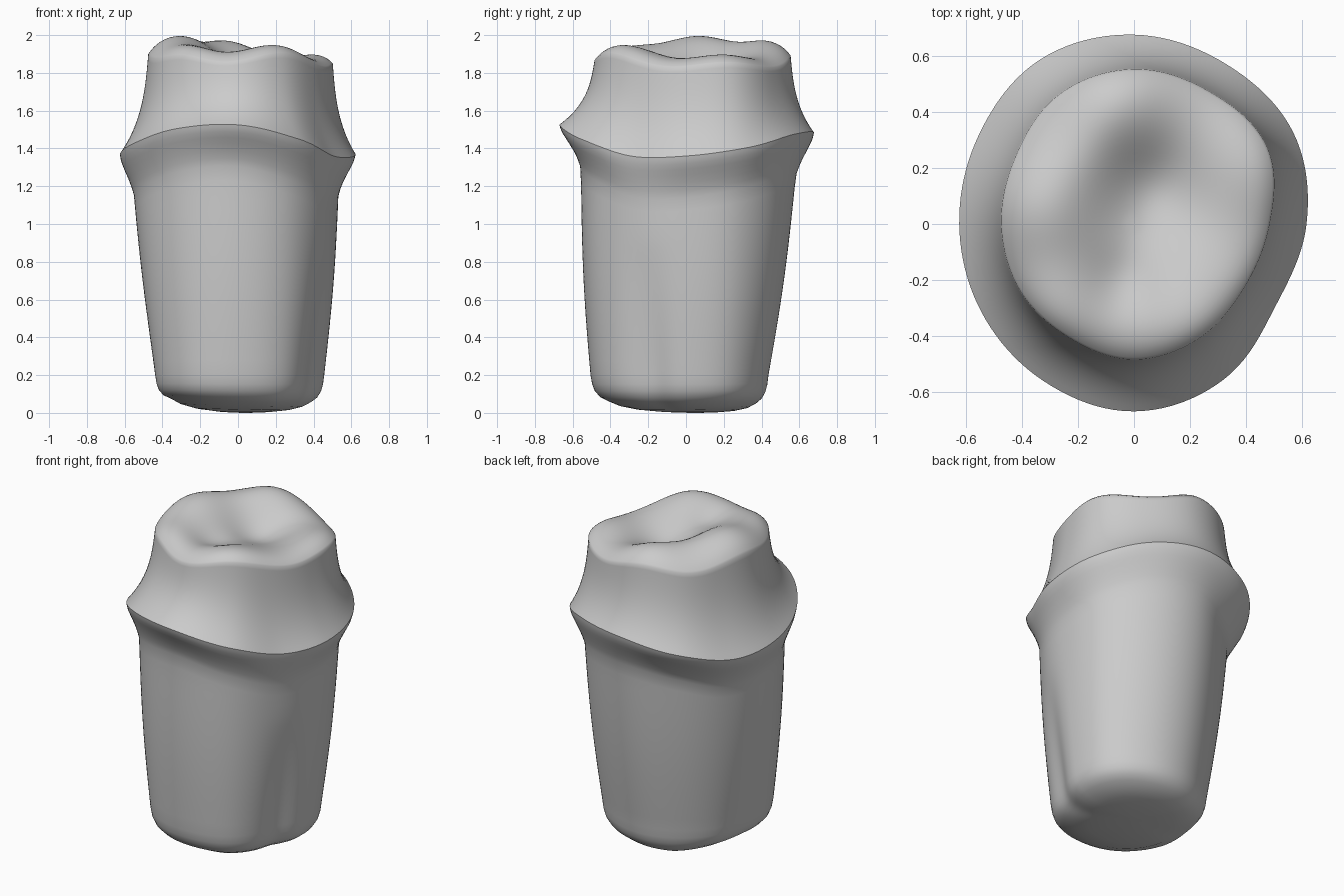
import bpy
import math

cube = bpy.data.objects.get("Cube")
if cube:
    bpy.data.objects.remove(cube)

SIDES = 120

# Outlines sampled every 30 degrees, counter-clockwise from +x
MARGIN_R = [.617, .657, .66, .677, .677, .64, .625, .63, .648, .67, .642, .585]
MARGIN_Z = [1.36, 1.405, 1.475, 1.485, 1.42, 1.35, 1.37, 1.43, 1.505, 1.525, 1.45, 1.36]
RIM_R = [.485, .55, .545, .554, .535, .488, .475, .472, .468, .485, .47, .455]
NECK_R = [.53, .57, .58, .575, .54, .535, .555, .56, .56, .555, .55, .53]
FOOT_R = [.455, .475, .455, .435, .415, .415, .425, .485, .515, .505, .495, .445]

# Cusps and pits of the chewing surface: x, y, height, spread
BUMPS = [(-.32, .06, .13, .17), (-.06, .43, .11, .16), (.2, -.36, .095, .18),
         (-.27, -.32, .075, .15), (.42, .2, .045, .15), (-.2, .25, .02, .12),
         (.06, .12, -.07, .13), (-.03, -.2, -.035, .09)]


def around(table, angle):
    """Smooth periodic interpolation of an outline table."""
    n = len(table)
    u = (angle / math.tau * n) % n
    i = int(u)
    t = u - i
    a, b, c, d = (table[(i + k) % n] for k in (-1, 0, 1, 2))
    return b + .5 * t * (c - a + t * (2*a - 5*b + 4*c - d + t * (3*(b - c) + d - a)))


def top_height(x, y):
    return 1.858 + sum(h * math.exp(-((x - a)**2 + (y - b)**2) / (2 * s * s))
                       for a, b, h, s in BUMPS)


def wall_radius(angle, z):
    """Tapered wall, slightly bulged, with a shallow groove low on one side."""
    foot, neck = around(FOOT_R, angle), around(NECK_R, angle)
    t = z - .2
    off = (math.degrees(angle) - 337) / 13
    groove = .025 * math.exp(-off * off) * max(0, 1 - t * t / .5)
    return foot + (neck - foot) * t + .012 * math.sin(math.pi * min(1, t)) - groove


def polar(r, angle, z):
    return (r * math.cos(angle), r * math.sin(angle), z)


# Ring functions: each gives one point at an angle
def base_ring(scale, z):
    def point(a):
        x, y, _ = polar(wall_radius(a, .2) * scale, a, 0)
        k = 1 - scale
        lean = max(0, -.75 * math.cos(a) - .35 * math.sin(a))
        lean += .5 * max(0, math.cos(a - math.radians(40)))**2
        lean += .4 * max(0, math.cos(a - math.radians(310)))**4
        return (x + .04 * k, y + .05 * k, z + .065 * scale**2 * lean * min(1, 6 * k))
    return point


def wall_ring(t):
    def point(a):
        z = .2 + t * (around(MARGIN_Z, a) - .22 - .2)
        return polar(wall_radius(a, z), a, z)
    return point


def lip_ring(drop, flare):
    def point(a):
        z = around(MARGIN_Z, a) - drop
        r = wall_radius(a, z)
        return polar(r + (around(MARGIN_R, a) - r) * flare, a, z)
    return point


def crown_ring(t):
    def point(a):
        rim, low = around(RIM_R, a), around(MARGIN_Z, a)
        x, y, _ = polar(rim, a, 0)
        high = top_height(x, y) - .045
        flare = .3 * (1 - t) + .7 * (1 - t)**3
        r = rim + (around(MARGIN_R, a) - rim) * flare
        return polar(r, a, low + t * (high - low))
    return point


def chewing_ring(scale):
    def point(a):
        x, y, _ = polar(around(RIM_R, a) * scale, a, 0)
        return (x, y, top_height(x, y) - .045 * scale**11)
    return point


def loft(name, rings, material, cap_first=False, cap_last=False):
    verts = [ring(math.tau * j / SIDES) for ring in rings for j in range(SIDES)]
    faces = []
    for i in range(len(rings) - 1):
        for j in range(SIDES):
            k = (j + 1) % SIDES
            lo, hi = i * SIDES, (i + 1) * SIDES
            faces.append((lo + j, lo + k, hi + k, hi + j))
    if cap_first:
        faces.append(tuple(reversed(range(SIDES))))
    if cap_last:
        last = (len(rings) - 1) * SIDES
        faces.append(tuple(range(last, last + SIDES)))
    mesh = bpy.data.meshes.new(name)
    mesh.from_pydata(verts, [], faces)
    mesh.materials.append(material)
    obj = bpy.data.objects.new(name, mesh)
    bpy.context.collection.objects.link(obj)
    bpy.ops.object.select_all(action='DESELECT')
    obj.select_set(True)
    bpy.context.view_layer.objects.active = obj
    bpy.ops.object.shade_smooth_by_angle(angle=math.radians(50))


# Plain grey stone
stone = bpy.data.materials.new("grey_stone")
stone.use_nodes = True
grey = (.6, .6, .6, 1)
stone.diffuse_color = grey
stone.node_tree.nodes["Principled BSDF"].inputs["Base Color"].default_value = grey

# Tapered root with a rounded base and an overhanging lip
root_rings = [base_ring(s, z) for s, z in
              [(.05, 0), (.3, .002), (.55, .008), (.72, .02), (.83, .04),
               (.91, .07), (.96, .11), (.985, .15)]]
root_rings += [wall_ring(i / 14) for i in range(15)]
root_rings += [lip_ring(d, f) for d, f in
               [(.18, .11), (.14, .27), (.1, .49), (.07, .67), (.04, .86), (.015, .96), (0, 1)]]
loft("tooth_root", root_rings, stone, cap_first=True)

# Prepared crown: concave flank, then the cusped chewing surface
crown_rings = [crown_ring(i / 18) for i in range(19)]
crown_rings += [chewing_ring(s) for s in (.985, .965, .94, .91, .87)]
crown_rings += [chewing_ring(.82 * (1 - i / 16)) for i in range(16)]
loft("tooth_crown", crown_rings, stone, cap_last=True)
